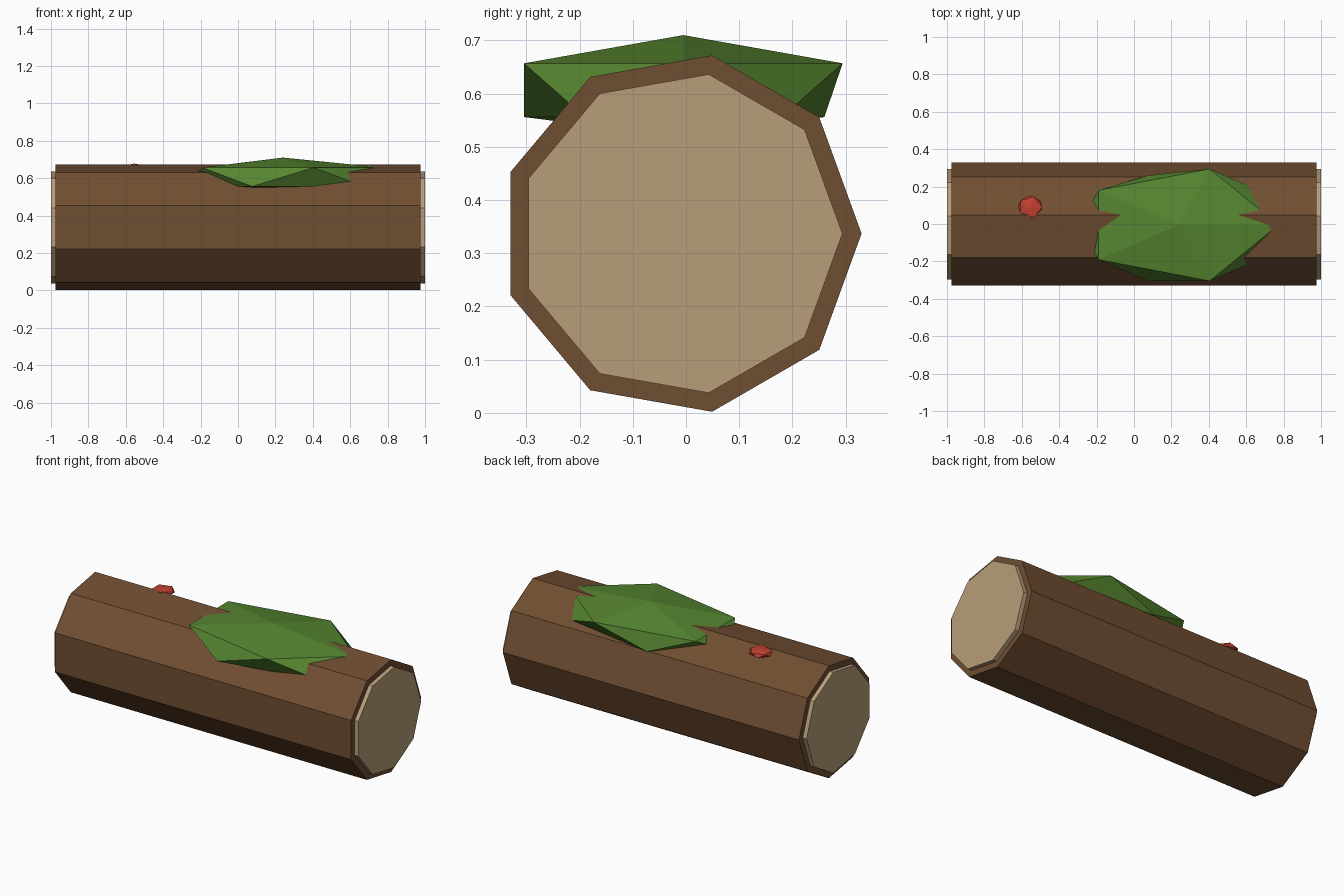
import bpy, bmesh, math
from mathutils import Vector

if "Cube" in bpy.data.objects:
    bpy.data.objects.remove(bpy.data.objects["Cube"])

AXIS_Y, AXIS_Z = -0.01, 0.337   # log axis
SIDES = 9


def material(name, srgb):
    m = bpy.data.materials.new(name)
    m.diffuse_color = [((c / 255 + 0.055) / 1.055) ** 2.4 for c in srgb] + [1.0]
    m.use_nodes = True
    m.node_tree.nodes["Principled BSDF"].inputs["Base Color"].default_value = m.diffuse_color
    return m


bark = material("bark_brown", (112, 78, 50))
wood = material("cut_wood_tan", (184, 158, 122))
green = material("moss_green", (86, 134, 49))
red = material("mushroom_red", (195, 64, 50))


def finish(name, bm, mat):
    bmesh.ops.recalc_face_normals(bm, faces=bm.faces)
    mesh = bpy.data.meshes.new(name)
    bm.to_mesh(mesh)
    bm.free()
    mesh.materials.append(mat)
    obj = bpy.data.objects.new(name, mesh)
    bpy.context.collection.objects.link(obj)
    return obj


def prism(name, x0, x1, radius, mat):
    """Nine-sided prism lying along x."""
    bm = bmesh.new()
    rings = []
    for x in (x0, x1):
        rings.append([bm.verts.new((x,
                                    AXIS_Y + radius * math.cos(math.tau * i / SIDES),
                                    AXIS_Z + radius * math.sin(math.tau * i / SIDES)))
                      for i in range(SIDES)])
    a, b = rings
    bm.faces.new(a)
    bm.faces.new(b)
    for i in range(SIDES):
        j = (i + 1) % SIDES
        bm.faces.new((a[i], a[j], b[j], b[i]))
    return finish(name, bm, mat)


def blob(name, centre, scale, mat, adjust):
    """Flattened twenty-sided lump; adjust(unit, placed) tweaks its corners."""
    bm = bmesh.new()
    bmesh.ops.create_icosphere(bm, subdivisions=1, radius=1)
    for v in bm.verts:
        unit = v.co.copy()
        v.co = Vector(centre) + unit * Vector(scale)
        adjust(unit, v.co)
    return finish(name, bm, mat)


# Log body and the pale cut ends standing slightly proud of it
prism("log_bark", -0.975, 0.975, 0.34, bark)
for side, name in ((-1, "left_cut_end"), (1, "right_cut_end")):
    prism(name, side * 0.95, side * 1.0, 0.304, wood)


# Moss patch draped over the top
def moss_shape(unit, co):
    if -0.9 < unit.z < 0:          # lower corners
        co.z = 0.556
        if unit.y > 0.8:
            co.y = 0.26


blob("moss_patch", (0.24, -0.005, 0.614), (0.595, 0.352, 0.096), green, moss_shape)


# Small mushroom cap poking through the bark
def mushroom_shape(unit, co):
    if unit.z > 0 and unit.y < -0.8:   # front corner rises over the ridge
        co.z += 0.007


blob("mushroom_cap", (-0.555, 0.09, 0.657), (0.072, 0.066, 0.021), red, mushroom_shape)
